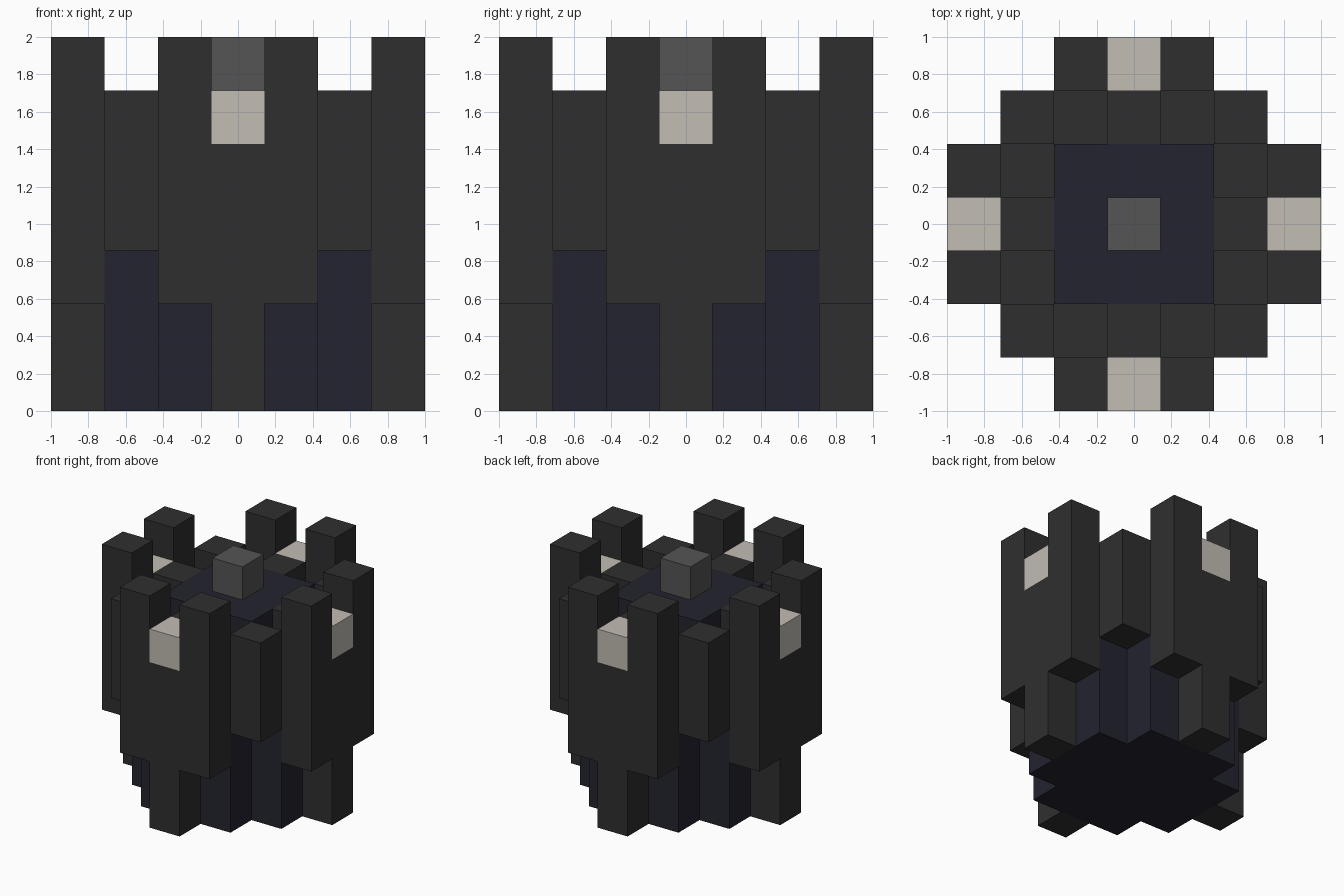
import bpy
import bmesh
from math import pi
from mathutils import Matrix, Vector

CELL = 2 / 7  # the model sits on a seven-cell grid

if "Cube" in bpy.data.objects:
    bpy.data.objects.remove(bpy.data.objects["Cube"], do_unlink=True)


def material(name, r, g, b):
    mat = bpy.data.materials.new(name)
    mat.use_nodes = True
    mat.diffuse_color = (r, g, b, 1)
    mat.node_tree.nodes["Principled BSDF"].inputs["Base Color"].default_value = (r, g, b, 1)
    return mat


charcoal = material("charcoal", 0.028, 0.028, 0.028)
navy = material("dark navy", 0.017, 0.017, 0.029)
cream = material("cream", 0.54, 0.51, 0.455)
grey = material("mid grey", 0.09, 0.09, 0.09)


def extrude(name, outline, start, depth, mat, turn=0, upright=True):
    """Extrude an outline in grid cells: along y if upright, otherwise along z."""
    bm = bmesh.new()
    place = (lambda a, b: (a, start, b)) if upright else (lambda a, b: (a, b, start))
    face = bm.faces.new([bm.verts.new(place(a, b)) for a, b in outline])
    move = Vector((0, depth, 0) if upright else (0, 0, depth))
    ext = bmesh.ops.extrude_face_region(bm, geom=[face])
    new_verts = [g for g in ext["geom"] if isinstance(g, bmesh.types.BMVert)]
    bmesh.ops.translate(bm, verts=new_verts, vec=move)
    bmesh.ops.recalc_face_normals(bm, faces=bm.faces)
    bm.transform(Matrix.Rotation(turn, 4, "Z") @ Matrix.Scale(CELL, 4))
    mesh = bpy.data.meshes.new(name)
    bm.to_mesh(mesh)
    bm.free()
    mesh.materials.append(mat)
    obj = bpy.data.objects.new(name, mesh)
    bpy.context.collection.objects.link(obj)
    return obj


def rect(a0, a1, b0, b1):
    return [(a0, b0), (a1, b0), (a1, b1), (a0, b1)]


def mirrored(half):
    """Complete a right-hand outline with its mirror image."""
    return half + [(-a, b) for a, b in reversed(half)]


# Stepped base and raised square core with the centre block
base = mirrored([(1.5, -2.5), (1.5, -1.5), (2.5, -1.5), (2.5, 1.5), (1.5, 1.5), (1.5, 2.5)])
extrude("base", base, 0, 3, navy, upright=False)
extrude("core", rect(-1.5, 1.5, -1.5, 1.5), 3, 3, navy, upright=False)
extrude("centre_block", rect(-0.5, 0.5, -0.5, 0.5), 6, 1, grey, upright=False)

# Outer wall: central leg, two towers and a notch for the cream block
panel = mirrored([(0.5, 0), (0.5, 2), (1.5, 2), (1.5, 7), (0.5, 7), (0.5, 5)])
# Inner wall: low walkway with a raised middle step
walkway = mirrored([(1.5, 3), (1.5, 5), (0.5, 5), (0.5, 6)])

for i, side in enumerate(("front", "left", "back", "right")):
    turn = i * pi / 2
    extrude(side + "_wall", panel, -3.5, 1, charcoal, turn)
    extrude(side + "_cream_block", rect(-0.5, 0.5, 5, 6), -3.5, 1, cream, turn)
    extrude(side + "_walkway", walkway, -2.5, 1, charcoal, turn)
    extrude(side + "_corner_pillar", rect(1.5, 2.5, 3, 6), -2.5, 1, charcoal, turn)
